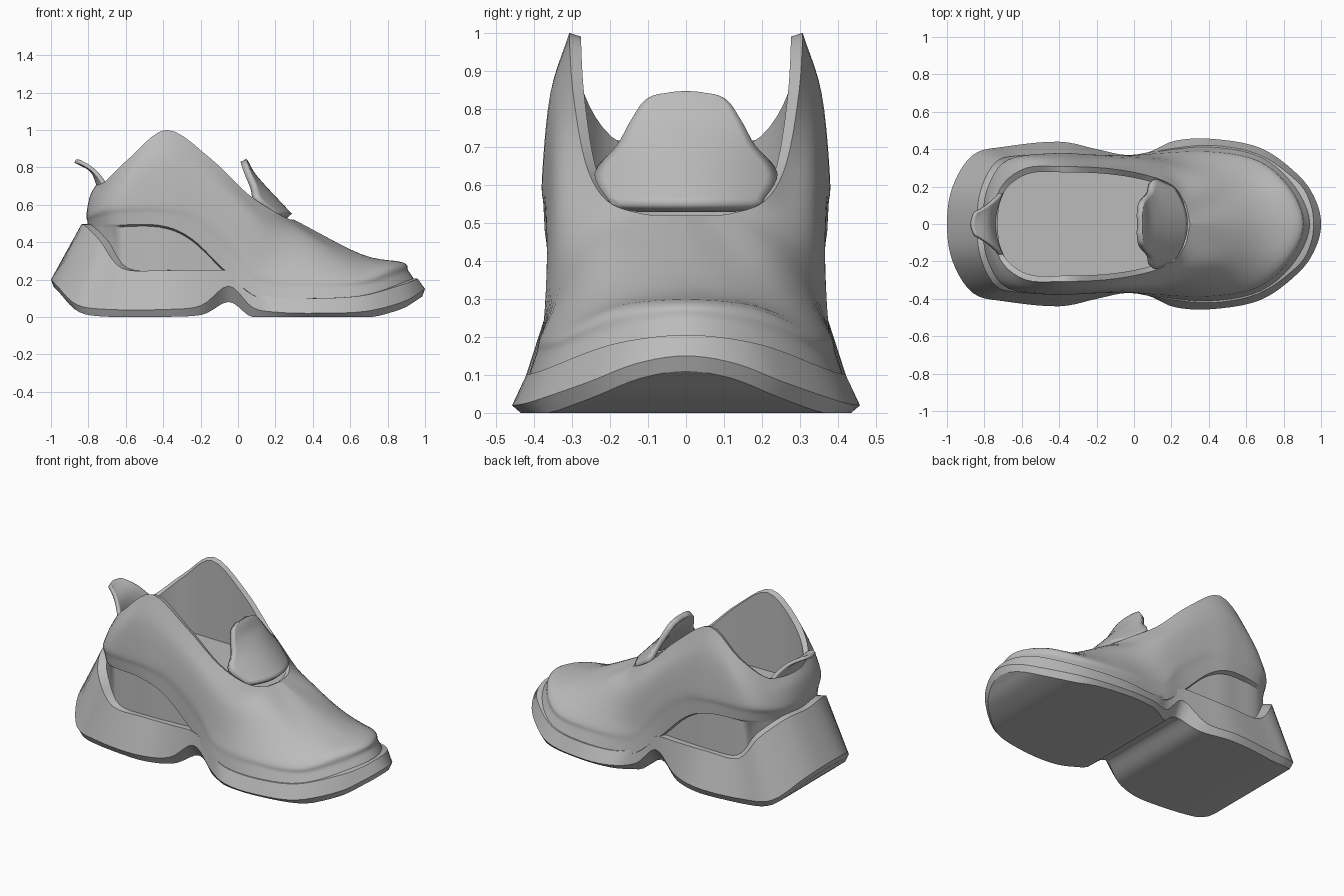
import bpy
import bmesh
import math
from mathutils import Vector

default_cube = bpy.data.objects.get("Cube")
if default_cube:
    bpy.data.objects.remove(default_cube, do_unlink=True)

# One plain grey for the whole shoe
grey = bpy.data.materials.new("plain_grey")
grey.use_nodes = True
colour = (0.5, 0.5, 0.5, 1)
grey.diffuse_color = colour
grey.node_tree.nodes["Principled BSDF"].inputs["Base Color"].default_value = colour


def spline(points, steps, closed=False):
    """Smooth curve through all points."""
    pts = [Vector(p) for p in points]
    count = len(pts)

    def at(i):
        if closed:
            return pts[i % count]
        if i < 0:
            return 2 * pts[0] - pts[1]
        if i >= count:
            return 2 * pts[-1] - pts[-2]
        return pts[i]

    result = []
    for i in range(count if closed else count - 1):
        a, b, c, d = at(i - 1), at(i), at(i + 1), at(i + 2)
        for s in range(steps):
            t = s / steps
            result.append(b + (c - a) * (t / 2)
                          + (2 * a - 5 * b + 4 * c - d) * (t * t / 2)
                          + (3 * b - a - 3 * c + d) * (t ** 3 / 2))
    if not closed:
        result.append(pts[-1])
    return result


def mirrored(half):
    """Full loop from a heel-to-toe half row."""
    return half + [Vector((p.x, -p.y, p.z)) for p in half[-2:0:-1]]


def make_object(name, rows, loop=True, caps=(), angle=40):
    """Skin a grid of rows; caps join the left and right halves of a row."""
    bm = bmesh.new()
    grid = [[bm.verts.new(p) for p in row] for row in rows]
    n = len(grid[0])
    for low, high in zip(grid, grid[1:]):
        for i in range(n if loop else n - 1):
            j = (i + 1) % n
            bm.faces.new((low[i], low[j], high[j], high[i]))
    for k in caps:
        row = grid[k]
        for i in range(n // 2):
            quad = [row[i], row[i + 1], row[n - i - 1], row[(n - i) % n]]
            bm.faces.new(list(dict.fromkeys(quad)))
    bmesh.ops.recalc_face_normals(bm, faces=bm.faces)
    mesh = bpy.data.meshes.new(name)
    bm.to_mesh(mesh)
    bm.free()
    mesh.materials.append(grey)
    obj = bpy.data.objects.new(name, mesh)
    bpy.context.collection.objects.link(obj)
    bpy.ops.object.select_all(action="DESELECT")
    obj.select_set(True)
    bpy.context.view_layer.objects.active = obj
    bpy.ops.object.shade_smooth_by_angle(angle=math.radians(angle))
    return obj


# Upper: heel-to-toe control rows, from the lower edge up to the collar
lower_edge = [(-.80, 0, .47), (-.77, .19, .48), (-.66, .33, .49), (-.42, .37, .49),
              (-.25, .365, .42), (-.06, .36, .24), (.12, .39, .1), (.4, .412, .1),
              (.68, .36, .11), (.87, .2, .16), (.94, 0, .205)]
lower_wall = [(-.81, 0, .55), (-.78, .2, .56), (-.67, .345, .6), (-.42, .378, .62),
              (-.22, .37, .58), (-.02, .365, .42), (.12, .37, .25), (.4, .37, .22),
              (.65, .32, .22), (.81, .18, .275), (.88, 0, .292)]
upper_wall = [(-.79, 0, .65), (-.75, .2, .65), (-.63, .335, .72), (-.42, .357, .84),
              (-.2, .35, .75), (.02, .34, .58), (.18, .32, .44), (.38, .24, .41),
              (.53, .17, .36), (.64, .08, .335), (.66, 0, .335)]
collar = [(-.75, 0, .72), (-.715, .19, .72), (-.58, .298, .85), (-.38, .307, 1.0),
          (-.15, .298, .85), (.05, .265, .66), (.2, .21, .56), (.27, .12, .525),
          (.29, .05, .52), (.295, .02, .52), (.30, 0, .52)]
flare = [(Vector(a) + Vector(b)) / 2 for a, b in zip(lower_edge, lower_wall)]
control = [spline(mirrored([Vector(p) for p in row]), 5, True)
           for row in (lower_edge, flare, lower_wall, upper_wall, collar)]
columns = [spline(column, 5) for column in zip(*control)]
outer = [list(row) for row in zip(*columns)]

# Recess under the overlay, fading out at the heel
lip, base = [], []
for p in outer[0]:
    depth = .08 * min(max((p.x + .76) / .25, 0), 1)
    lip.append(Vector((p.x, p.y * (1 - depth), p.z - .01)))
    base.append(Vector((p.x, p.y * (1 - depth), min(p.z - .02, .2))))

# Rim, inner wall and footbed
middle = -.22
rim = [Vector((middle + (p.x - middle) * .96, p.y * .9, p.z - .01)) for p in outer[-1]]
floor_edge = [Vector((p.x, p.y * 1.03, .495)) for p in rim]
make_object("shoe_upper", [base, lip] + outer + [rim, floor_edge], caps=(-1,))

# Sole: widest edge and top rim, a tread raised at the waist and a top ledge
sole_edge = [(-1, 0, .2), (-.97, .2, .17), (-.86, .37, .065), (-.68, .415, .04),
             (-.4, .44, .04), (-.2, .4, .06), (-.05, .37, .165), (.08, .385, .05),
             (.22, .445, .025), (.42, .455, .02), (.68, .405, .03), (.88, .26, .08),
             (.97, .13, .13), (1, 0, .15)]
sole_rim = [(-.84, 0, .49), (-.82, .18, .49), (-.74, .33, .41), (-.62, .365, .26),
            (-.4, .372, .25), (-.2, .37, .25), (-.05, .365, .245), (.06, .37, .17),
            (.18, .4, .105), (.42, .42, .1), (.67, .37, .115), (.87, .23, .17),
            (.94, .12, .195), (.96, 0, .205)]
edge, top = [spline(mirrored([Vector(p) for p in row]), 5, True)
             for row in (sole_edge, sole_rim)]
tread = []
for p in edge:
    waist = math.exp(-((p.x + .05) / .12) ** 2)
    tread.append(Vector((p.x * .985, p.y * (.95 - .1 * waist),
                         max(p.z - .04 - .045 * waist, 0))))
ledge = [Vector((p.x * .92, p.y * .86, p.z)) for p in top]
make_object("sole", [tread, edge, top, ledge], caps=(0, -1), angle=30)


def curved_flap(name, profile, thickness):
    """Bent sheet; each profile point is centre x, z, half width and sweep."""
    centre = spline([(x, 0, z) for x, z, w, s in profile], 5)
    shape = spline([(w, s, 0) for x, z, w, s in profile], 5)
    rows = []
    for c, f in zip(centre, shape):
        across = [i / 8 for i in range(-8, 9)]
        rows.append([Vector((c.x + f.y * u * u, f.x * u, c.z)) for u in across])
    flap = make_object(name, rows, loop=False)
    solid = flap.modifiers.new("thickness", "SOLIDIFY")
    solid.thickness = thickness
    solid.offset = 0


curved_flap("tongue", [(.03, .836, .05, 0), (.045, .815, .105, -.01), (.075, .76, .142, -.02),
                       (.13, .695, .175, -.05), (.2, .62, .232, -.1),
                       (.275, .54, .19, -.07)], .035)
curved_flap("heel_pull_tab", [(-.745, .67, .19, .05), (-.755, .73, .15, .03),
                              (-.79, .79, .105, .01), (-.87, .833, .06, .02)], .02)
